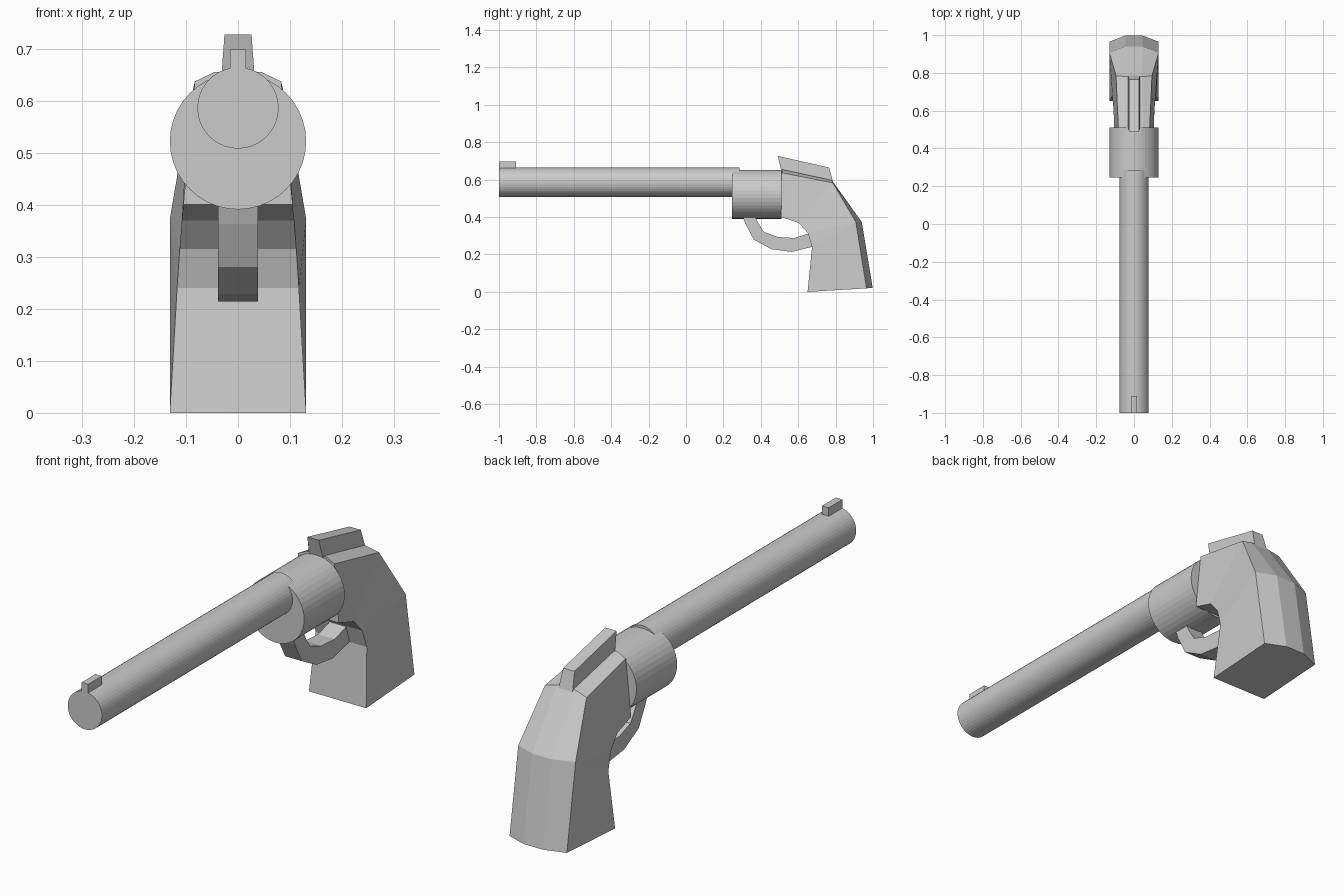
import bpy, bmesh
from math import pi

if "Cube" in bpy.data.objects:
    bpy.data.objects.remove(bpy.data.objects["Cube"])


def finish(name, bm):
    bmesh.ops.remove_doubles(bm, verts=bm.verts, dist=1e-4)
    bmesh.ops.recalc_face_normals(bm, faces=bm.faces)
    mesh = bpy.data.meshes.new(name)
    bm.to_mesh(mesh)
    bm.free()
    obj = bpy.data.objects.new(name, mesh)
    bpy.context.collection.objects.link(obj)
    return obj


def tube(name, radius, y0, y1, z):
    bpy.ops.mesh.primitive_cylinder_add(vertices=40, radius=radius, depth=y1 - y0,
                                        location=(0, (y0 + y1) / 2, z), rotation=(pi / 2, 0, 0))
    bpy.context.object.name = name


def loft(name, rings):
    """Skin a list of equal-length closed rings and cap both ends."""
    bm = bmesh.new()
    rows = [[bm.verts.new(p) for p in ring] for ring in rings]
    n = len(rows[0])
    for a, b in zip(rows, rows[1:]):
        for i in range(n):
            j = (i + 1) % n
            bm.faces.new((a[i], a[j], b[j], b[i]))
    bm.faces.new(rows[0])
    bm.faces.new(rows[-1])
    return finish(name, bm)


# Barrel and cylinder
tube("barrel", 0.078, -1.0, 0.285, 0.586)
tube("cylinder", 0.131, 0.245, 0.51, 0.522)

# Front sight
sight = [(-1.0, 0.65), (-0.91, 0.65), (-0.91, 0.698), (-1.0, 0.698)]
loft("front_sight", [[(x, y, z) for y, z in sight] for x in (-0.015, 0.015)])

# Hammer block on top of the frame, narrower at the top
hammer = [(0.49, 0.727, 0.026), (0.765, 0.665, 0.026), (0.787, 0.585, 0.032), (0.51, 0.645, 0.032)]
loft("hammer", [[(s * w, y, z) for y, z, w in hammer] for s in (-1, 1)])

# Trigger guard: (outer y, z, inner y, z)
guard = [(0.30, 0.41, 0.365, 0.41), (0.318, 0.363, 0.39, 0.362), (0.362, 0.28, 0.417, 0.32),
         (0.457, 0.228, 0.49, 0.294), (0.567, 0.214, 0.578, 0.288), (0.69, 0.245, 0.665, 0.315)]
loft("trigger_guard", [[(-0.038, a, b), (0.038, a, b), (0.038, c, d), (-0.038, c, d)]
                       for a, b, c, d in guard])

# Frame and grip: front edge, rear side edge and back ridge as (half width, y, z)
front = [(0.105, 0.508, 0.40), (0.108, 0.602, 0.37), (0.112, 0.651, 0.315),
         (0.117, 0.674, 0.24), (0.131, 0.65, 0.0)]
edge = [(0.083, 0.512, 0.637), (0.095, 0.785, 0.583), (0.131, 0.908, 0.373), (0.131, 0.965, 0.019)]
ridge = [(0.045, 0.512, 0.655), (0.042, 0.78, 0.597), (0.045, 0.94, 0.373), (0.045, 0.998, 0.022)]
rings = []
for f, k in zip(front, (0, 1, 2, 2, 3)):
    half = [f, edge[k], ridge[k]]
    rings.append(half + [(-x, y, z) for x, y, z in reversed(half)])
loft("grip", rings)
